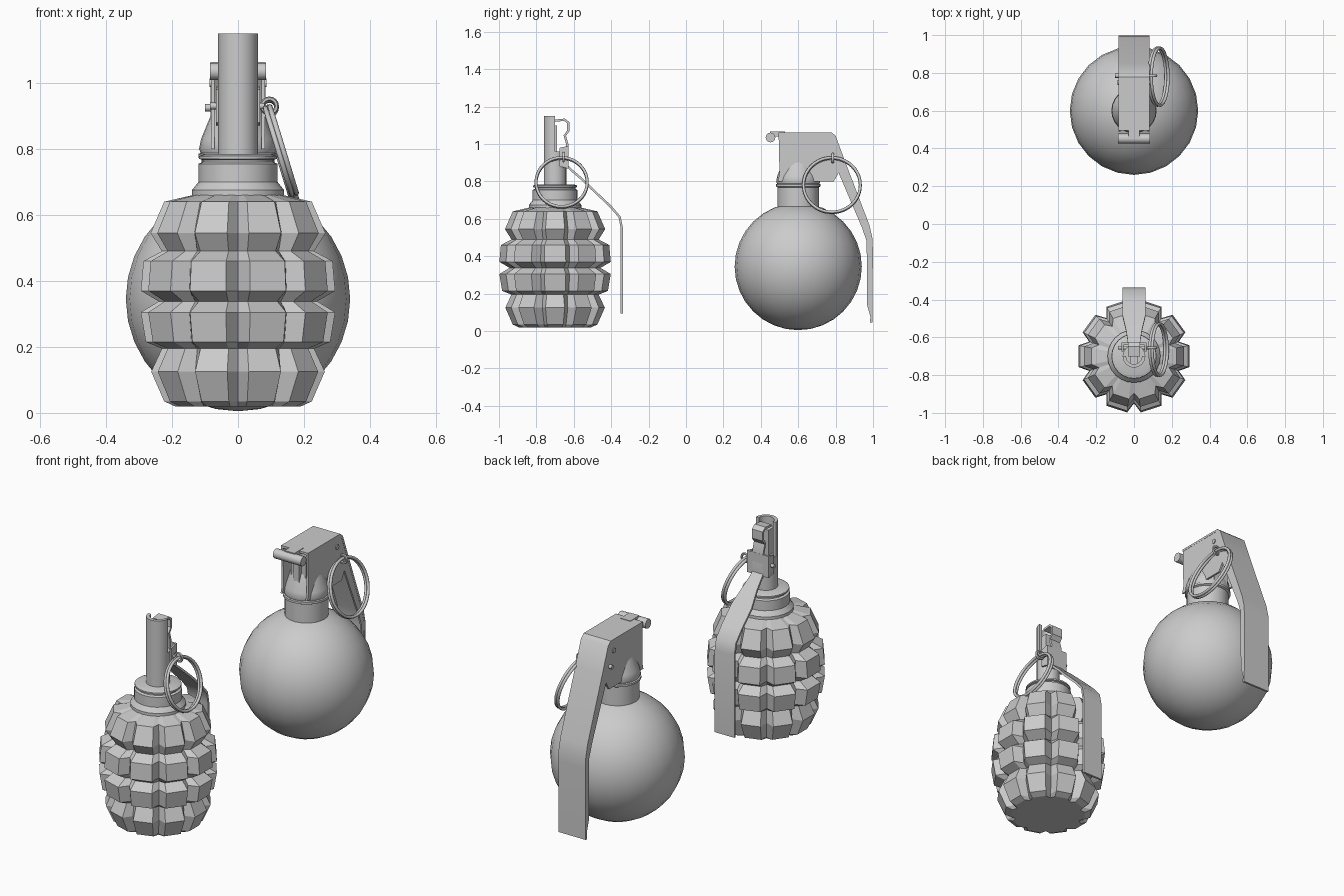
import bpy, bmesh, math
from mathutils import Vector

if "Cube" in bpy.data.objects:
    bpy.data.objects.remove(bpy.data.objects["Cube"])

YA, YB = -0.70, 0.60   # centre lines of the segmented and the round grenade


def finish(name, bm, smooth=True, angle=35):
    bmesh.ops.recalc_face_normals(bm, faces=bm.faces)
    me = bpy.data.meshes.new(name)
    bm.to_mesh(me)
    bm.free()
    ob = bpy.data.objects.new(name, me)
    bpy.context.collection.objects.link(ob)
    if smooth:
        bpy.ops.object.select_all(action='DESELECT')
        ob.select_set(True)
        bpy.context.view_layer.objects.active = ob
        bpy.ops.object.shade_smooth_by_angle(angle=math.radians(angle))
    return ob


def loft(name, rings, smooth=True):
    """Skin a list of equal-length closed loops and cap both ends."""
    bm = bmesh.new()
    loops = [[bm.verts.new(p) for p in r] for r in rings]
    n = len(loops[0])
    for a, b in zip(loops, loops[1:]):
        for i in range(n):
            j = (i + 1) % n
            bm.faces.new((a[i], a[j], b[j], b[i]))
    bm.faces.new(loops[0])
    bm.faces.new(loops[-1])
    return finish(name, bm, smooth)


def revolve(name, profile, y, n=24):
    return loft(name, [[(r * math.cos(2 * math.pi * i / n), y + r * math.sin(2 * math.pi * i / n), z)
                        for i in range(n)] for r, z in profile])


def plate(name, pts, x0, x1):
    """Side outline in (y, z) extruded across x."""
    return loft(name, [[(x, y, z) for y, z in pts] for x in (x0, x1)])


def rod(name, y, z, r, x0, x1, n=12):
    return plate(name, [(y + r * math.cos(2 * math.pi * i / n), z + r * math.sin(2 * math.pi * i / n))
                        for i in range(n)], x0, x1)


def strip(name, path, t):
    """Bent sheet: path of (y, z, half width), thickness t."""
    rings = []
    for i, (y, z, w) in enumerate(path):
        p = Vector((y, z))
        d1 = (p - Vector(path[i - 1][:2])).normalized() if i else None
        d2 = (Vector(path[i + 1][:2]) - p).normalized() if i < len(path) - 1 else None
        d = ((d1 or d2) + (d2 or d1)).normalized()
        k = t / 2 / max(0.5, d.dot(d1 or d2))
        o = Vector((-d.y, d.x)) * k
        rings.append([(s * w, *(p + o * q)) for s, q in ((-1, -1), (1, -1), (1, 1), (-1, 1))])
    return loft(name, rings)


def box(name, x0, x1, y0, y1, z0, z1):
    return plate(name, [(y0, z0), (y1, z0), (y1, z1), (y0, z1)], x0, x1)


def pull_ring(name, y, z, r):
    # split ring of two touching coils, leaning outwards
    a = math.radians(73)
    nrm = Vector((math.sin(a), 0, math.cos(a)))
    for k, s in enumerate((-1, 1)):
        bpy.ops.mesh.primitive_torus_add(
            location=Vector((0.13, y, z)) + nrm * 0.007 * s, rotation=(0, a, 0),
            major_segments=40, minor_segments=8, major_radius=r - 0.008, minor_radius=0.008)
        bpy.context.object.name = f"{name}_coil_{k + 1}"
        bpy.ops.object.shade_smooth_by_angle(angle=math.radians(60))


def pin_eye(name, y, z):
    bpy.ops.mesh.primitive_torus_add(location=(0.095, y, z), rotation=(math.pi / 2, 0, 0),
                                     major_segments=16, minor_segments=6,
                                     major_radius=0.022, minor_radius=0.007)
    bpy.context.object.name = name
    bpy.ops.object.shade_smooth_by_angle(angle=math.radians(60))


# ---------- segmented grenade ----------
# body: ten lobes, four rows (lobe radius, groove radius, height)
rows = [(0.195, 0.175, 0.02), (0.228, 0.190, 0.035), (0.268, 0.220, 0.125), (0.235, 0.210, 0.195),
        (0.285, 0.240, 0.215), (0.300, 0.250, 0.305), (0.245, 0.220, 0.338),
        (0.300, 0.250, 0.37), (0.292, 0.245, 0.46), (0.235, 0.210, 0.49),
        (0.270, 0.225, 0.545), (0.228, 0.195, 0.64), (0.14, 0.135, 0.66)]
rings = []
for ro, rg, z in rows:
    loop = []
    for k in range(10):
        for da, r in ((-18, rg), (-11, ro), (11, ro)):
            a = math.radians(36 * k + da)
            loop.append((r * math.cos(a), YA + r * math.sin(a), z))
    rings.append(loop)
loft("segmented_body", rings, smooth=False)

# collar and fuse tube
revolve("segmented_collar", [(0.14, 0.64), (0.14, 0.675), (0.12, 0.70), (0.12, 0.755), (0.108, 0.76),
                             (0.108, 0.767), (0.118, 0.77), (0.118, 0.778), (0.1, 0.785)], YA)
revolve("fuse_tube", [(0.06, 0.77), (0.06, 0.96)], YA)
arc = [math.radians(180 + 180 * i / 12) for i in range(13)]
outline = [(0.06 * math.cos(a), 0.06 * math.sin(a)) for a in arc] + \
          [(0.042 * math.cos(a), 0.042 * math.sin(a)) for a in reversed(arc)]
loft("fuse_half_tube", [[(x, YA + y, z) for x, y in outline] for z in (0.95, 1.15)])
box("striker", -0.022, 0.022, YA - 0.045, YA + 0.01, 0.95, 1.10)

# safety lever with ears beside the tube
strip("segmented_lever", [(-0.70, 1.125, 0.033), (-0.65, 1.13, 0.033), (-0.63, 1.115, 0.033),
                          (-0.63, 1.07, 0.033), (-0.648, 1.045, 0.033), (-0.635, 1.00, 0.033),
                          (-0.633, 0.88, 0.033), (-0.61, 0.858, 0.035), (-0.565, 0.82, 0.042),
                          (-0.49, 0.748, 0.06), (-0.405, 0.668, 0.06), (-0.355, 0.61, 0.06),
                          (-0.343, 0.55, 0.06), (-0.343, 0.095, 0.06)], 0.012)
for side, s in (("left", -1), ("right", 1)):
    plate(f"lever_ear_{side}", [(-0.675, 0.88), (-0.63, 0.87), (-0.63, 0.99), (-0.675, 0.98)],
          s * 0.056, s * 0.066)
box("lever_ear_bridge", -0.066, 0.066, -0.640, -0.628, 0.87, 0.99)
rod("segmented_pin", -0.655, 0.93, 0.01, -0.085, 0.08)
pin_eye("segmented_pin_eye", -0.655, 0.93)
pull_ring("segmented_ring", -0.665, 0.795, 0.145)

# ---------- round grenade ----------
bpy.ops.mesh.primitive_uv_sphere_add(segments=24, ring_count=16, radius=0.34, location=(0, YB, 0.345))
bpy.context.object.name = "round_body"
bpy.ops.object.shade_smooth()
revolve("round_neck", [(0.11, 0.64), (0.11, 0.768), (0.12, 0.773), (0.12, 0.785), (0.108, 0.79)], YB)
revolve("fuse_cone", [(0.112, 0.785), (0.118, 0.80), (0.112, 0.83), (0.075, 0.92)], YB)
box("fuse_block", -0.045, 0.045, 0.53, 0.71, 0.80, 1.05)
box("fuse_front_rib", -0.018, 0.018, 0.51, 0.54, 0.82, 1.02)

# lever sheet, side cheeks and folded flanges
strip("round_lever", [(0.495, 1.057, 0.083), (0.775, 1.057, 0.083), (0.795, 1.04, 0.083),
                      (0.845, 0.905, 0.083), (0.975, 0.565, 0.083), (0.990, 0.50, 0.083),
                      (0.993, 0.44, 0.083), (0.991, 0.045, 0.083)], 0.012)
cheek = [(0.495, 1.06), (0.775, 1.06), (0.795, 1.04), (0.848, 0.90), (0.83, 0.87),
         (0.79, 0.80), (0.49, 0.80), (0.50, 0.84)]
flange = [(0.845, 0.905), (0.975, 0.565), (0.99, 0.50), (0.993, 0.44), (0.991, 0.06),
          (0.968, 0.14), (0.966, 0.48), (0.94, 0.555), (0.81, 0.86)]
for side, s in (("left", -1), ("right", 1)):
    plate(f"lever_cheek_{side}", cheek, s * 0.071, s * 0.082)
    plate(f"lever_flange_{side}", flange, s * 0.072, s * 0.082)
    rod(f"cheek_rivet_{side}", 0.75, 1.0, 0.013, s * 0.078, s * 0.087)

# front hinge
rod("hinge_bar", 0.452, 1.035, 0.026, -0.085, 0.085)
box("hinge_tongue", -0.03, 0.03, 0.45, 0.53, 1.04, 1.066)

# pin and pull ring
rod("round_pin", 0.785, 0.925, 0.011, -0.1, 0.08)
pin_eye("round_pin_eye", 0.785, 0.925)
pull_ring("round_ring", 0.78, 0.78, 0.16)
